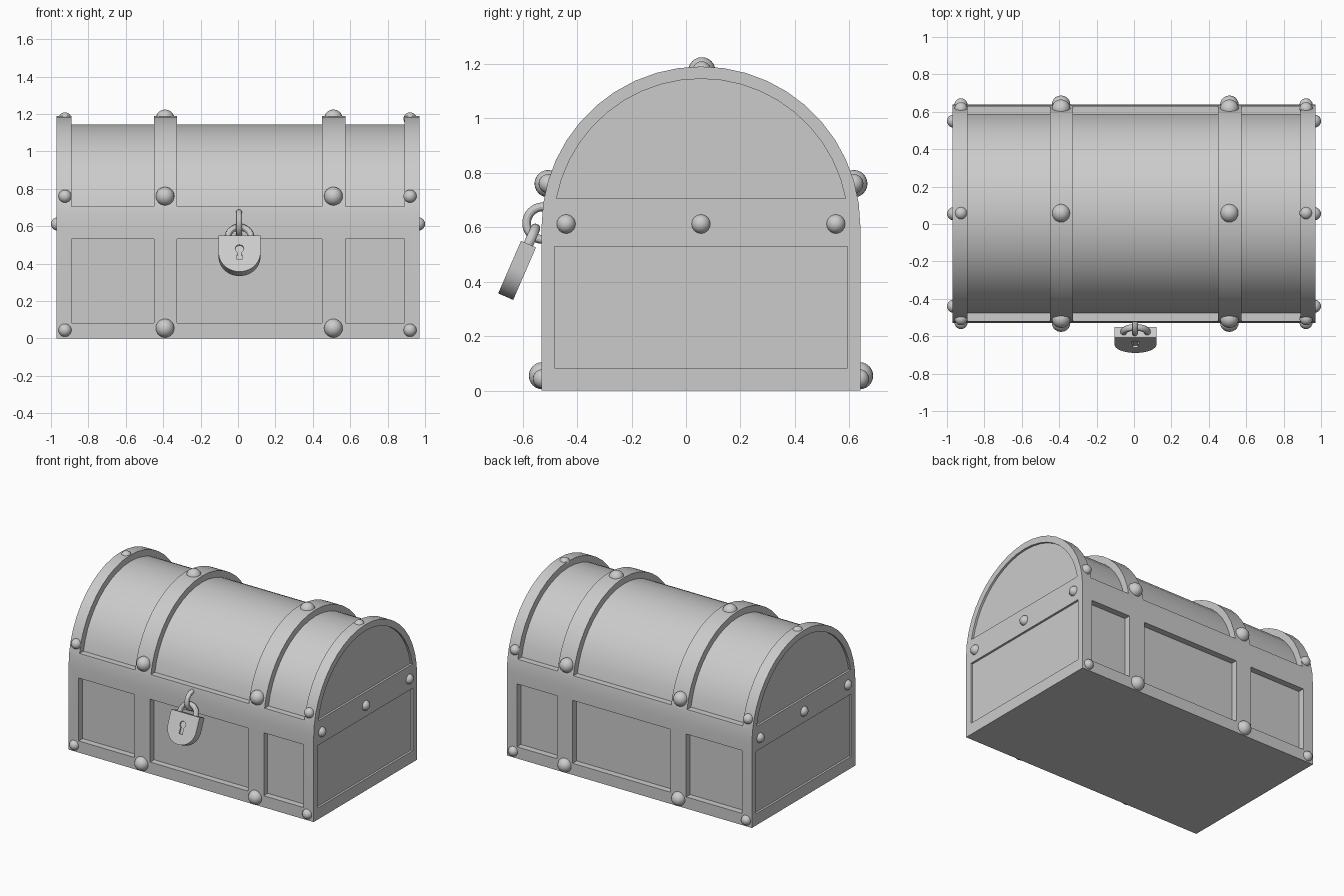
import bpy, bmesh
from math import sin, cos, asin, pi, radians, sqrt
from mathutils import Matrix, Vector

if "Cube" in bpy.data.objects:
    bpy.data.objects.remove(bpy.data.objects["Cube"])

YC, ZC, R, RI = 0.055, 0.605, 0.585, 0.54   # dome centre, outer and recessed radii
TILT = radians(-23.5)


def arc(r, a0, a1, n):
    """Arc points in the (y, z) plane around the dome centre."""
    return [(YC + r * cos(a0 + (a1 - a0) * i / n), ZC + r * sin(a0 + (a1 - a0) * i / n))
            for i in range(n + 1)]


def rect(y0, y1, z0, z1):
    return [(y0, z0), (y1, z0), (y1, z1), (y0, z1)]


def prism(bm, pts, a, b, axis='x'):
    """Extrude a profile along x (points are y, z) or along y (points are x, z)."""
    def put(p, d):
        return (d, p[0], p[1]) if axis == 'x' else (p[0], d, p[1])
    lo = [bm.verts.new(put(p, a)) for p in pts]
    hi = [bm.verts.new(put(p, b)) for p in pts]
    bm.faces.new(lo)
    bm.faces.new(hi[::-1])
    n = len(pts)
    for i in range(n):
        bm.faces.new((lo[i], hi[i], hi[(i + 1) % n], lo[(i + 1) % n]))


def finish(bm, name):
    bmesh.ops.recalc_face_normals(bm, faces=bm.faces)
    me = bpy.data.meshes.new(name)
    bm.to_mesh(me)
    bm.free()
    ob = bpy.data.objects.new(name, me)
    bpy.context.collection.objects.link(ob)
    return ob


def smooth(ob):
    bpy.ops.object.select_all(action='DESELECT')
    ob.select_set(True)
    bpy.context.view_layer.objects.active = ob
    bpy.ops.object.shade_smooth_by_angle(angle=radians(30))


def carve(ob, cutter):
    m = ob.modifiers.new("carve", 'BOOLEAN')
    m.operation, m.solver, m.object = 'DIFFERENCE', 'EXACT', cutter
    bpy.context.view_layer.objects.active = ob
    bpy.ops.object.modifier_apply(modifier=m.name)
    bpy.data.objects.remove(cutter)


# Chest body: arched profile
bm = bmesh.new()
prism(bm, [(YC - R, 0), (YC + R, 0)] + arc(R, 0, pi, 22), -0.97, 0.97)
body = finish(bm, "chest_body")

# Recessed panels between the bands, front, back, lid and ends
bm = bmesh.new()
ZL = 0.705
a0, b0 = asin((ZL - ZC) / RI), asin((ZL - ZC) / 0.75)
inner = arc(RI, a0, pi - a0, 20)
lid_ring = inner + arc(0.75, pi - b0, b0, 20)
for x0, x1 in ((-0.89, -0.45), (-0.325, 0.45), (0.575, 0.89)):
    prism(bm, lid_ring, x0, x1)
    prism(bm, rect(-0.7, YC - RI, 0.083, 0.533), x0, x1)
    prism(bm, rect(YC + RI, 0.8, 0.083, 0.533), x0, x1)
for s in (-1, 1):
    prism(bm, inner, s * 0.955, s * 1.1)
    prism(bm, rect(-0.482, 0.592, 0.083, 0.53), s * 0.955, s * 1.1)
carve(body, finish(bm, "panel_cutter"))
smooth(body)

# Rivets
bm = bmesh.new()


def rivet(x, y, z, r):
    bmesh.ops.create_uvsphere(bm, u_segments=20, v_segments=12, radius=r,
                              matrix=Matrix.Translation((x, y, z)))


for x, r, zb in ((-0.39, 0.05, 0.055), (0.51, 0.05, 0.055),
                 (-0.925, 0.035, 0.044), (0.92, 0.035, 0.044)):
    rivet(x, YC + 0.003, ZC + R - 0.016, r)
    for s in (-1, 1):
        rivet(x, YC + s * (R - 0.003), zb, r)
        rivet(x, YC + s * (sqrt(R * R - 0.155 ** 2) - 0.003), 0.76, r)
for x in (-0.965, 0.965):
    for y in (-0.44, 0.055, 0.55):
        rivet(x, y, 0.612, 0.035)
smooth(finish(bm, "rivets"))

# Padlock body with keyhole
bm = bmesh.new()
outline = [(-0.112, 0), (0.112, 0)]
outline += [(0.112 * cos(pi * i / 24), -0.098 - 0.112 * sin(pi * i / 24)) for i in range(25)]
prism(bm, outline, -0.03, 0.03, 'y')
lock = finish(bm, "padlock_body")
bm = bmesh.new()
hole = [(0.023 * cos(t), -0.076 + 0.023 * sin(t))
        for t in (radians(-60 + 300 * i / 16) for i in range(17))]
prism(bm, hole + [(-0.013, -0.138), (0.013, -0.138)], -0.06, -0.019, 'y')
carve(lock, finish(bm, "keyhole_cutter"))
pivot = Vector((0.008, -0.578, 0.538))
lock.location = pivot
lock.rotation_euler = (TILT, 0, 0)
smooth(lock)

# Shackle (lower half sits inside the padlock) and hasp ring on the chest
for name, loc, rot, big, small in (
        ("padlock_shackle", pivot, (pi / 2 + TILT, 0, 0), 0.063, 0.018),
        ("hasp_ring", (0.005, -0.525, 0.615), (0, pi / 2, 0), 0.06, 0.016)):
    bpy.ops.mesh.primitive_torus_add(location=loc, rotation=rot, major_radius=big,
                                     minor_radius=small, major_segments=32, minor_segments=12)
    bpy.context.object.name = name
    smooth(bpy.context.object)
